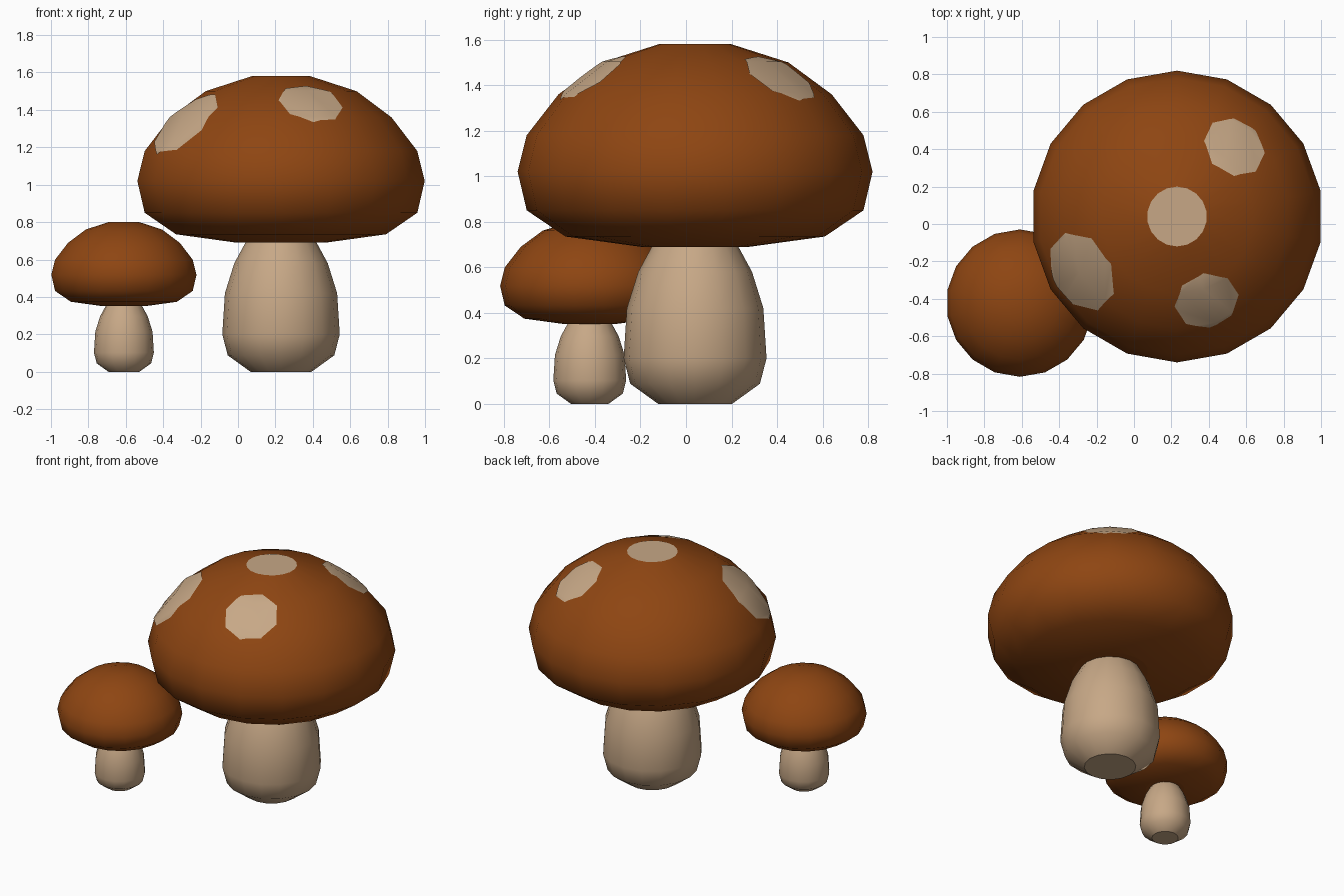
import bpy, bmesh
from math import sin, cos, pi, radians
from mathutils import Vector

if "Cube" in bpy.data.objects:
    bpy.data.objects.remove(bpy.data.objects["Cube"])


def material(name, rgb):
    m = bpy.data.materials.new(name)
    m.diffuse_color = (*rgb, 1)
    m.use_nodes = True
    m.node_tree.nodes["Principled BSDF"].inputs["Base Color"].default_value = m.diffuse_color
    return m


BROWN = material("cap brown", (0.27, 0.06, 0.006))
CREAM = material("stem cream", (0.57, 0.39, 0.24))

# (radius, height) profiles, bottom to top
CAP = [(0.24, 0.69), (0.57, 0.735), (0.74, 0.85), (0.78, 1.02),
       (0.74, 1.18), (0.60, 1.36), (0.41, 1.50), (0.16, 1.58)]
STEM = [(0.163, 0), (0.285, 0.088), (0.314, 0.20), (0.30, 0.42),
        (0.25, 0.58), (0.185, 0.70), (0.16, 0.74)]


def lathe(profile, sides, centre, scale=1.0, lift=0.0):
    """Closed turned shape; last two faces are the bottom and top discs."""
    bm = bmesh.new()
    rings = []
    for r, z in profile:
        rings.append([bm.verts.new((
            centre[0] + scale * r * cos(pi / 2 + 2 * pi * i / sides),
            centre[1] + scale * r * sin(pi / 2 + 2 * pi * i / sides),
            scale * z + lift)) for i in range(sides)])
    for lo, hi in zip(rings, rings[1:]):
        for i in range(sides):
            j = (i + 1) % sides
            bm.faces.new((lo[i], lo[j], hi[j], hi[i])).smooth = True
    bm.faces.new(rings[0][::-1])
    bm.faces.new(rings[-1]).smooth = True
    return bm


def finish(bm, name, *mats):
    mesh = bpy.data.meshes.new(name)
    bm.to_mesh(mesh)
    bm.free()
    for m in mats:
        mesh.materials.append(m)
    ob = bpy.data.objects.new(name, mesh)
    bpy.context.collection.objects.link(ob)
    return ob


BIG = (0.23, 0.04)
SMALL = (-0.61, -0.423)

# Stems
finish(lathe(STEM, 16, BIG), "large_stem", CREAM)
finish(lathe(STEM, 16, SMALL, 0.51), "small_stem", CREAM)

# Caps; the large cap's top disc is a pale spot
cap = lathe(CAP, 18, BIG)
cap.faces.ensure_lookup_table()
cap.faces[-1].material_index = 1
cap.faces[-1].smooth = False
finish(cap, "large_cap", BROWN, CREAM)
finish(lathe(CAP, 18, SMALL, 0.505, 0.003), "small_cap", BROWN)


# Side spots: octagonal patches cut from a copy of the cap surface
def spot(name, azimuth, tilt, dist, height, radius):
    a, t = radians(azimuth), radians(tilt)
    out = Vector((cos(a), sin(a), 0))
    normal = out * sin(t) + Vector((0, 0, cos(t)))
    u = Vector((-sin(a), cos(a), 0))
    v = normal.cross(u)
    c = Vector((*BIG, height)) + out * dist
    bm = lathe(CAP, 18, BIG)
    planes = [(c - normal * 0.25, -normal)]
    for k in range(8):
        d = u * cos(k * pi / 4 + 0.2) + v * sin(k * pi / 4 + 0.2)
        planes.append((c + d * radius, d))
    for co, no in planes:
        bmesh.ops.bisect_plane(bm, geom=bm.verts[:] + bm.edges[:] + bm.faces[:],
                               plane_co=co, plane_no=no, clear_outer=True)
    bmesh.ops.translate(bm, verts=bm.verts[:], vec=normal * 0.004)
    finish(bm, name, CREAM)


spot("back_spot", 50.5, 35, 0.487, 1.44, 0.162)
spot("front_spot", -70.6, 35, 0.482, 1.44, 0.162)
spot("left_spot", 210, 46, 0.60, 1.335, 0.21)
